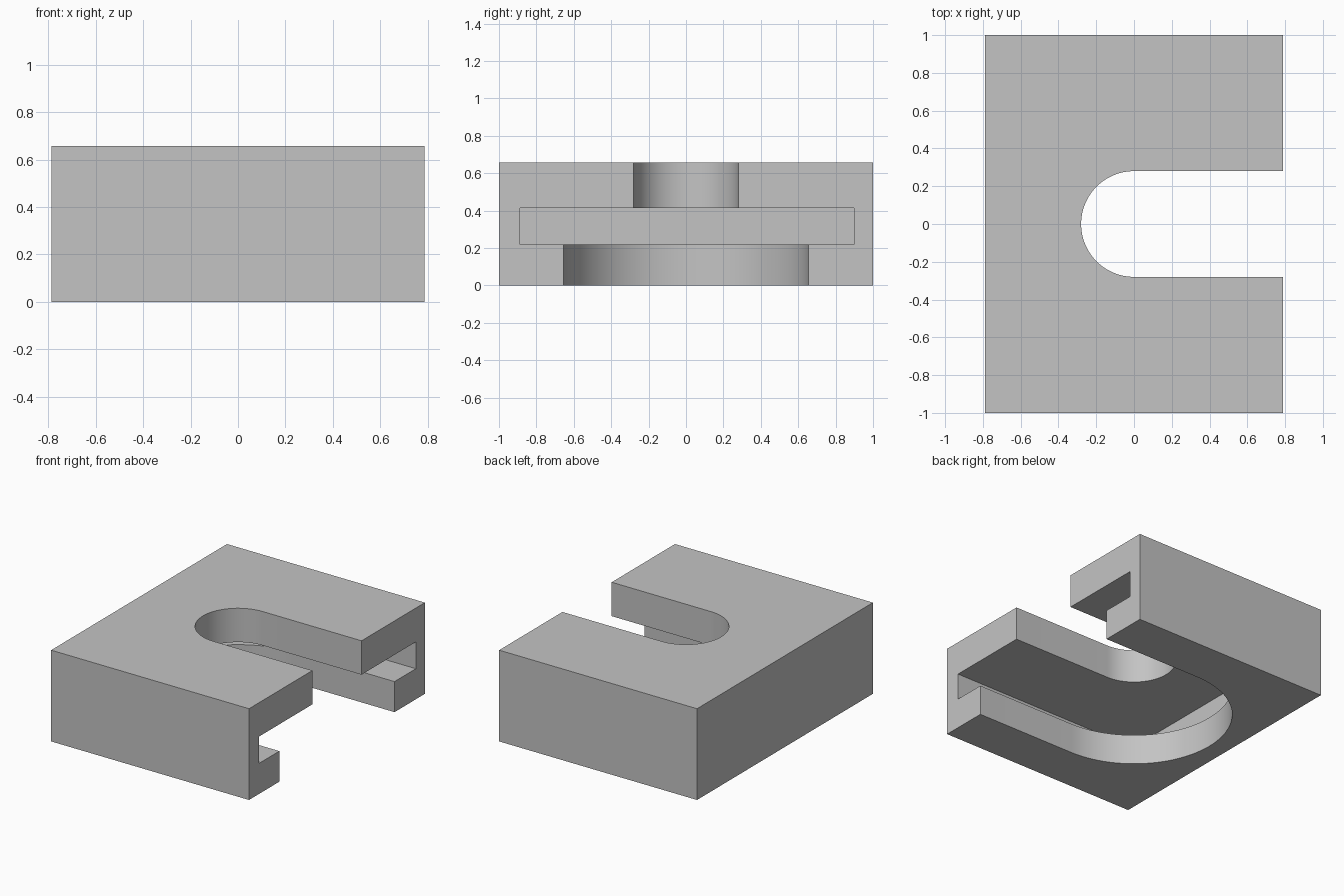
import bpy
import bmesh
import math

cube = bpy.data.objects.get("Cube")
if cube:
    bpy.data.objects.remove(cube, do_unlink=True)

HX, HY, H = 0.788, 1.0, 0.657      # block half sizes and height
POCKET_Z = (0.22, 0.413)           # floor and ceiling of the inner channel
OUT = HX + 0.2                     # cutters run out through the open side

grey = bpy.data.materials.new("light grey")
grey.use_nodes = True
colour = (0.55, 0.55, 0.55, 1)
grey.diffuse_color = colour
grey.node_tree.nodes["Principled BSDF"].inputs["Base Color"].default_value = colour


def prism(name, outline, z0, z1):
    """Extrude a flat outline from z0 up to z1."""
    bm = bmesh.new()
    face = bm.faces.new([bm.verts.new((x, y, z0)) for x, y in outline])
    top = bmesh.ops.extrude_face_region(bm, geom=[face])["geom"]
    verts = [g for g in top if isinstance(g, bmesh.types.BMVert)]
    bmesh.ops.translate(bm, verts=verts, vec=(0, 0, z1 - z0))
    bmesh.ops.recalc_face_normals(bm, faces=bm.faces)
    mesh = bpy.data.meshes.new(name)
    bm.to_mesh(mesh)
    bm.free()
    mesh.materials.append(grey)
    obj = bpy.data.objects.new(name, mesh)
    bpy.context.collection.objects.link(obj)
    return obj


def rectangle(x0, x1, y0, y1):
    return [(x0, y0), (x1, y0), (x1, y1), (x0, y1)]


def round_slot(r, steps=48):
    """Half circle about the origin, with straight sides running to +x."""
    arc = [math.pi * (0.5 + i / steps) for i in range(steps + 1)]
    return ([(OUT, r)] + [(r * math.cos(a), r * math.sin(a)) for a in arc]
            + [(OUT, -r)])


# Solid block
block = prism("slotted_block", rectangle(-HX, HX, -HY, HY), 0, H)

# Square inner channel, narrow upper slot and wide lower slot
middle = sum(POCKET_Z) / 2
cutters = [
    prism("channel_cutter", rectangle(-0.735, OUT, -0.888, 0.898), *POCKET_Z),
    prism("upper_slot_cutter", round_slot(0.28), middle, H + 0.2),
    prism("lower_slot_cutter", round_slot(0.655), -0.2, middle),
]

bpy.context.view_layer.objects.active = block
for cutter in cutters:
    cutter.hide_render = True
    cut = block.modifiers.new(cutter.name, "BOOLEAN")
    cut.operation = "DIFFERENCE"
    cut.solver = "EXACT"
    cut.object = cutter
    bpy.ops.object.modifier_apply(modifier=cut.name)
    bpy.data.objects.remove(cutter, do_unlink=True)

# Smooth the round slot ends, keep the corners crisp
bpy.ops.object.select_all(action="DESELECT")
block.select_set(True)
bpy.ops.object.shade_smooth_by_angle(angle=math.radians(30))
